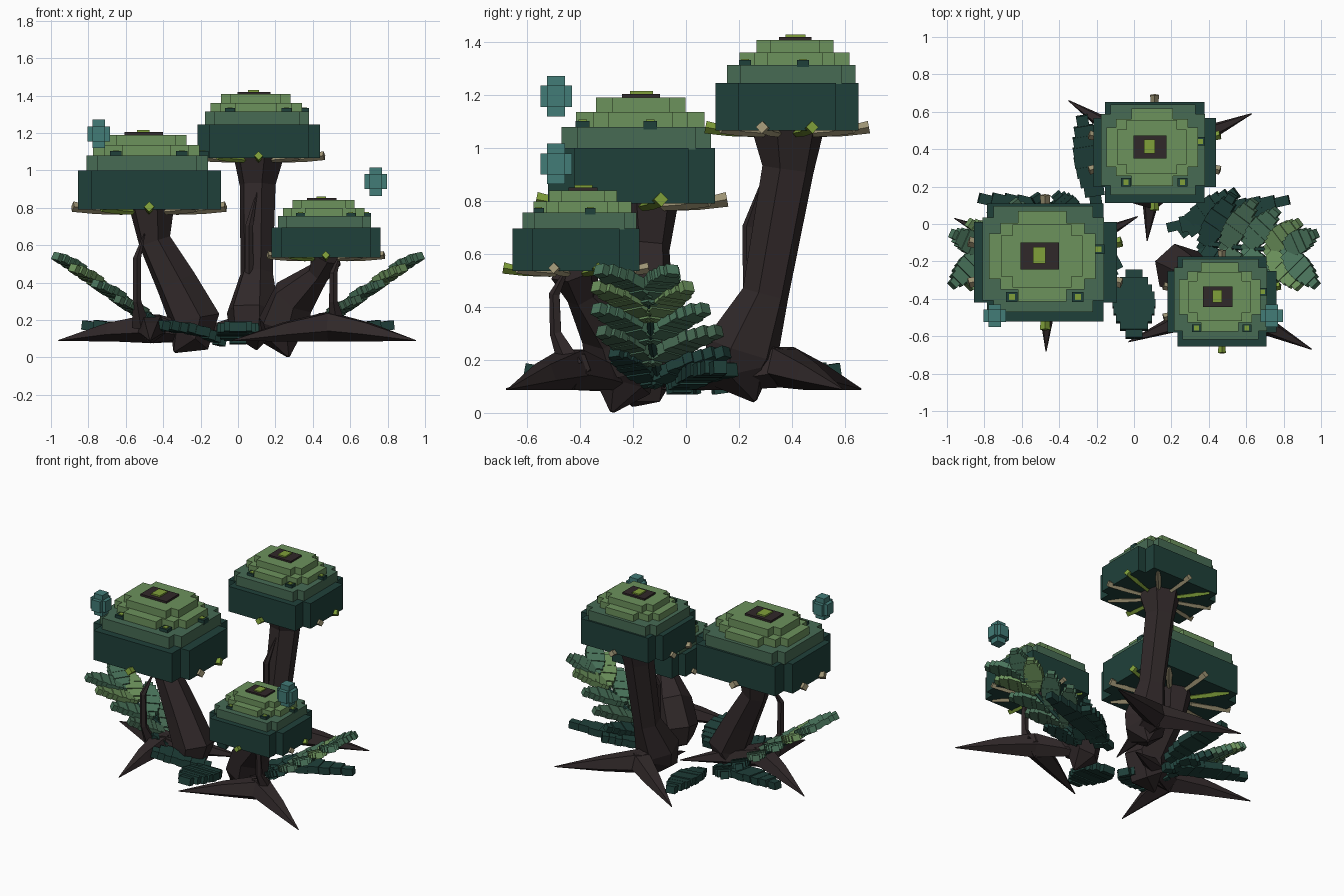
import bpy, bmesh, math
from mathutils import Vector

if "Cube" in bpy.data.objects:
    bpy.data.objects.remove(bpy.data.objects["Cube"])


def material(name, r, g, b):
    m = bpy.data.materials.new(name)
    lin = [((c / 255 + 0.055) / 1.055) ** 2.4 for c in (r, g, b)]
    m.diffuse_color = (*lin, 1)
    m.use_nodes = True
    m.node_tree.nodes["Principled BSDF"].inputs["Base Color"].default_value = m.diffuse_color
    return m


DARK = material("deep green", 31, 64, 58)
MID = material("mid green", 71, 107, 84)
LIGHT = material("light green", 108, 146, 92)
LEAF = material("leaf green", 74, 117, 92)
BARK = material("bark", 48, 40, 41)
LIME = material("lime", 128, 160, 58)
TAN = material("tan", 160, 150, 118)
TEAL = material("teal", 66, 124, 119)


def finish(name, bm, mat):
    bmesh.ops.recalc_face_normals(bm, faces=bm.faces)
    me = bpy.data.meshes.new(name)
    bm.to_mesh(me)
    bm.free()
    me.materials.append(mat)
    ob = bpy.data.objects.new(name, me)
    bpy.context.collection.objects.link(ob)
    return ob


def prism(bm, outline, z0, z1):
    """Extrude a flat outline from z0 to z1."""
    face = bm.faces.new([bm.verts.new((x, y, z0)) for x, y in outline])
    top = bmesh.ops.extrude_face_region(bm, geom=[face])["geom"]
    for v in top:
        if isinstance(v, bmesh.types.BMVert):
            v.co.z = z1


def stepped(x0, x1, y0, y1, steps):
    """Rectangle outline whose corners are cut into stairs."""
    corner = [(0, steps[0][1])] if len(steps) == 1 else [(0, steps[-1][1])]
    corner = []
    for i, (a, b) in enumerate(steps):       # from the right side up to the top
        corner += [(steps[i - 1][0] if i else 0, b), (a, b)]
    corner.append((steps[-1][0], 0))
    pts = [(x1 - a, y1 - b) for a, b in corner]
    pts += [(x0 + a, y1 - b) for a, b in reversed(corner)]
    pts += [(x0 + a, y0 + b) for a, b in corner]
    pts += [(x1 - a, y0 + b) for a, b in reversed(corner)]
    return pts


def rect(cx, cy, h, k=1):
    return [(cx + h * a, cy + h * k * b) for a, b in ((-1, -1), (1, -1), (1, 1), (-1, 1))]


def tube(name, path, mat, sides=6, spin=0.3):
    """Faceted tube through (x, y, z, radius) points."""
    bm = bmesh.new()
    pts = [Vector(p[:3]) for p in path]
    rings = []
    for i, p in enumerate(pts):
        t = (pts[min(i + 1, len(pts) - 1)] - pts[max(i - 1, 0)]).normalized()
        u = t.cross(Vector((0, 1, 0) if abs(t.z) > 0.6 else (0, 0, 1))).normalized()
        v = t.cross(u)
        rings.append([bm.verts.new(p + path[i][3] * (u * math.cos(a) + v * math.sin(a)))
                      for a in (spin + k * math.tau / sides for k in range(sides))])
    for r, s in zip(rings, rings[1:]):
        for k in range(sides):
            n = (k + 1) % sides
            bm.faces.new((r[k], r[n], s[n], s[k]))
    bm.faces.new(rings[0])
    bm.faces.new(rings[-1])
    return finish(name, bm, mat)


def leaf(name, base, tip, width, normal, mat, thick=0.045, arch=0.02, n=9):
    """Blocky leaf made of strips of changing width, slightly arched."""
    base, tip = Vector(base), Vector(tip)
    d = tip - base
    length = d.length
    d.normalize()
    side = Vector(normal).cross(d).normalized()
    up = d.cross(side)
    bm = bmesh.new()
    for i in range(n):
        t = (i + 0.5) / n
        w = width / 2 * (0.2 + 0.8 * math.sin(math.pi * t) ** 0.8)
        c = base + d * (length * t) + up * (arch * math.sin(math.pi * t) + 0.004 * (i % 2))
        vs = [bm.verts.new(c + d * (a * length / n / 2) + side * (b * w) + up * (e * thick / 2))
              for a in (-1, 1) for b in (-1, 1) for e in (-1, 1)]
        for f in ((0, 1, 3, 2), (4, 6, 7, 5), (0, 4, 5, 1), (2, 3, 7, 6), (0, 2, 6, 4), (1, 5, 7, 3)):
            bm.faces.new([vs[k] for k in f])
    return finish(name, bm, mat)


def cap(tag, loc, s):
    """Tiered tree crown with gills under it."""
    def place(ob):
        ob.location, ob.scale = loc, (s, s, s)

    def part(name, mat, *solids):
        bm = bmesh.new()
        for outline, z0, z1 in solids:
            prism(bm, outline, z0, z1)
        place(finish(f"{tag}_{name}", bm, mat))

    part("crown_skirt", DARK, (stepped(-.38, .383, -.315, .315, [(.07, .10)]), 0, .21))
    part("crown_shoulder", MID, (stepped(-.335, .315, -.265, .3, [(.06, .06)]), .205, .29))
    part("crown_top", LIGHT,
         (stepped(-.30, .27, -.21, .275, [(.06, .12), (.155, .065)]), .285, .345),
         (stepped(-.235, .20, -.135, .203, [(.06, .06)]), .34, .40))
    part("crown_plate", BARK, (rect(-.028, .035, .103, .7), .395, .414))
    part("crown_bud", LIME, (rect(-.032, .037, .034, 1.3), .41, .425))
    spots = [(-.178, -.185), (.175, -.185), (.285, .07)]
    part("crown_spots", DARK, *[(rect(x, y, .031, .85), .28, .312) for x, y in spots])
    part("crown_spot_centres", LIME, *[(rect(x, y, .016), .29, .317) for x, y in spots])
    # gills radiating from the trunk
    for i in range(10):
        a = math.radians(-90 + 36 * i)
        x, y = .43 * math.cos(a), .36 * math.sin(a)
        place(tube(f"{tag}_gill", [(x * .35, y * .35, -.012, .016), (x * .7, y * .7, -.004, .02),
                                   (x, y, .016, .028)], LIME if i % 3 == 0 else TAN, 4, 0))


cap("left", (-.475, -.205, .79), 1)
cap("rear", (.11, .382, 1.065), .857)
cap("right", (.47, -.415, .535), .763)

# trunks, pointed at the bottom
tube("left_trunk", [(-.46, -.15, .80, .125), (-.445, -.15, .62, .09), (-.33, -.16, .40, .115),
                    (-.23, -.17, .20, .14), (-.26, -.18, .10, .12), (-.34, -.2, .03, .01)], BARK)
tube("rear_trunk", [(.11, .385, 1.07, .14), (.105, .385, .92, .10), (.10, .30, .45, .09),
                    (.08, .21, .24, .145), (.08, .2, .14, .13), (.1, .26, .045, .01)], BARK)
tube("right_trunk", [(.47, -.42, .54, .095), (.43, -.39, .45, .065), (.30, -.28, .32, .125),
                     (.24, -.24, .17, .14), (.24, -.24, .10, .11), (.27, -.28, .005, .01)], BARK)

# roots spreading from a hub under each crown
ROOTS = [("left", (-.46, -.2, .16), [(-.96, .03), (-.47, -.68), (.02, .04), (-.2, -.17)]),
         ("rear", (.11, .36, .18), [(-.35, .66), (.63, .59), (.07, -.09)]),
         ("right", (.48, -.43, .17), [(-.03, -.63), (.95, -.67), (.2, -.16)])]
for tag, hub, tips in ROOTS:
    h = Vector(hub)
    for tx, ty in tips:
        tip = Vector((tx, ty, .09))
        m = h.lerp(tip, .45)
        tube(f"{tag}_root", [(*(h - (tip - h) * .12), .05), (*h, .085),
                             (m.x, m.y, .14, .055), (*tip, .003)], BARK, 5)

# thin shoots growing beside the trunks
for tag, x, y, z in (("left", -.53, -.3, .66), ("rear", .07, .24, .88), ("right", .52, -.49, .56)):
    tube(f"{tag}_shoot", [(x + .01, y + .06, .17, .05), (x - .01, y, .30, .024),
                          (x - .01, y - .005, z * .8, .022), (x + .03, y + .05, z, .004)], BARK, 5)

# dark leaves low to the ground
GROUND = [((0, -.25, .09), (0, -.61, .16), .23), ((-.2, .1, .09), (-.28, .58, .16), .16),
          ((.18, -.02, .09), (.83, .13, .17), .13), ((.25, -.05, .09), (.55, .17, .16), .16),
          ((-.25, .0, .09), (-.83, .14, .17), .14), ((-.3, .02, .09), (-.42, .16, .14), .14),
          ((-.08, -.2, .08), (-.42, -.38, .17), .18)]
for b, t, w in GROUND:
    leaf("ground_leaf", b, t, w, (0, 0, 1), DARK, .05)

# fern fronds on both sides: rising leaf pairs, each leaf lying flatter than the frond
ROWS = [(.975, -.33, -.05, LEAF), (.885, -.34, .01, LIGHT), (.765, -.34, .075, LEAF),
        (.645, -.32, .125, MID), (.53, -.27, .155, DARK)]
for sx, tag in ((1, "right"), (-1, "left")):
    for x, y0, y1, mat in ROWS:
        for ty in (y0, y1):
            z = .54 - (.975 - x) * .7
            bx = x - .17
            leaf(f"{tag}_fern_leaf", (sx * bx, -.135, z - .119), (sx * x, ty, z), .125,
                 (-sx * .2, 0, .98), mat, .042, .015)
    tube(f"{tag}_fern_stem", [(sx * .36, -.1, .12, .02), (sx * .6, -.13, .27, .016),
                              (sx * .84, -.14, .44, .01)], DARK, 5)

# floating blocky motes
for x, z in ((-.745, 1.195), (.737, .94)):
    bm = bmesh.new()
    for h, v in ((.034, .076), (.06, .04)):
        prism(bm, stepped(-.06, .06, -.06, .06, [(.026, .026)]) if h > .05 else rect(0, 0, h), -v, v)
    finish("floating_mote", bm, TEAL).location = (x, -.49, z)
